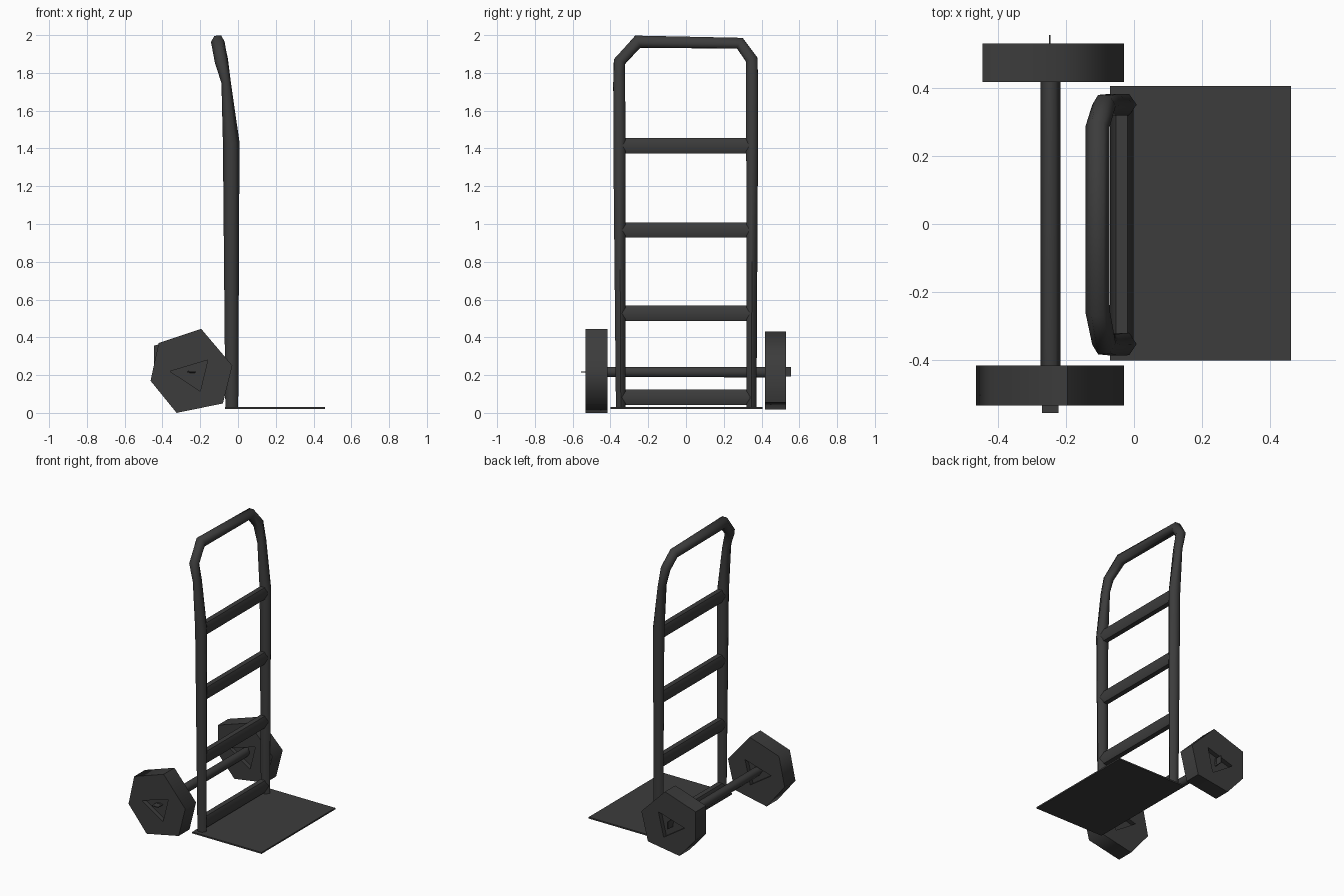
import bpy, bmesh, math
from mathutils import Vector

if "Cube" in bpy.data.objects:
    bpy.data.objects.remove(bpy.data.objects["Cube"])

dark = bpy.data.materials.new("dark_metal")
dark.diffuse_color = (0.045, 0.045, 0.045, 1)
dark.use_nodes = True
dark.node_tree.nodes["Principled BSDF"].inputs["Base Color"].default_value = dark.diffuse_color


def finish(name, bm, smooth=True):
    bmesh.ops.recalc_face_normals(bm, faces=bm.faces)
    me = bpy.data.meshes.new(name)
    bm.to_mesh(me)
    bm.free()
    ob = bpy.data.objects.new(name, me)
    bpy.context.collection.objects.link(ob)
    me.materials.append(dark)
    if smooth:
        bpy.ops.object.select_all(action='DESELECT')
        bpy.context.view_layer.objects.active = ob
        ob.select_set(True)
        bpy.ops.object.shade_smooth_by_angle(angle=math.radians(65))
    return ob


def tube(name, path, sides=6):
    """Sweep a polygon along points of (x, y, z, x_radius, other_radius)."""
    bm = bmesh.new()
    pts = [Vector(p[:3]) for p in path]
    rings = []
    for i, p in enumerate(pts):
        t = Vector()
        if i > 0:
            t += (p - pts[i - 1]).normalized()
        if i < len(pts) - 1:
            t += (pts[i + 1] - p).normalized()
        t.normalize()
        e1 = (Vector((1, 0, 0)) - t * t.x).normalized()
        e2 = t.cross(e1)
        r1, r2 = path[i][3:]
        ring = []
        for k in range(sides):
            a = 2 * math.pi * k / sides
            ring.append(bm.verts.new(p + e1 * r1 * math.cos(a) + e2 * r2 * math.sin(a)))
        rings.append(ring)
    for a, b in zip(rings, rings[1:]):
        for k in range(sides):
            n = (k + 1) % sides
            bm.faces.new((a[k], a[n], b[n], b[k]))
    bm.faces.new(rings[0])
    bm.faces.new(rings[-1])
    return finish(name, bm)


def box(name, lo, hi):
    bm = bmesh.new()
    bmesh.ops.create_cube(bm, size=1)
    for v in bm.verts:
        v.co = [l + (c + 0.5) * (h - l) for l, h, c in zip(lo, hi, v.co)]
    return finish(name, bm, False)


def wheel(name, rim, hub, y0, y1, depth=0.03):
    """Six-sided wheel with a sunken triangular hub on both faces."""
    bm = bmesh.new()
    outer = []
    for y, inward in ((y0, depth), (y1, -depth)):
        h = [bm.verts.new((x, y, z)) for x, z in rim]
        t = [bm.verts.new((x, y, z)) for x, z in hub]
        f = [bm.verts.new((x, y + inward, z)) for x, z in hub]
        for i in range(3):
            n = (i + 1) % 3
            bm.faces.new((h[2 * i], h[2 * i + 1], t[n], t[i]))
            bm.faces.new((h[2 * i + 1], h[(2 * i + 2) % 6], t[n]))
            bm.faces.new((t[i], t[n], f[n], f[i]))
        bm.faces.new(f)
        outer.append(h)
    a, b = outer
    for i in range(6):
        n = (i + 1) % 6
        bm.faces.new((a[i], a[n], b[n], b[i]))
    return finish(name, bm)


# Bent outer frame: left rail, handle, right rail
tube("frame_handle", [
    (-0.033, -0.345, 0.02, 0.034, 0.030),
    (-0.036, -0.352, 1.43, 0.044, 0.038),
    (-0.063, -0.354, 1.75, 0.025, 0.036),
    (-0.088, -0.352, 1.86, 0.035, 0.036),
    (-0.107, -0.255, 1.965, 0.036, 0.040),
    (-0.107, 0.285, 1.957, 0.035, 0.036),
    (-0.088, 0.348, 1.87, 0.035, 0.036),
    (-0.063, 0.350, 1.75, 0.025, 0.036),
    (-0.036, 0.350, 1.43, 0.044, 0.036),
    (-0.033, 0.347, 0.02, 0.034, 0.030)])

# Cross rungs
for i, z in enumerate((0.082, 0.527, 0.968, 1.415)):
    tube(f"rung_{i + 1}", [(-0.036, -0.34, z, 0.034, 0.047),
                           (-0.036, 0.34, z, 0.034, 0.047)])

# Toe plate
box("toe_plate", (-0.07, -0.40, 0.02), (0.46, 0.405, 0.03))

# Axle with flattened ends
tube("axle", [(-0.245, -0.51, 0.217, 0.024, 0.005),
              (-0.245, -0.42, 0.217, 0.029, 0.031),
              (-0.245, 0.42, 0.215, 0.029, 0.031),
              (-0.247, 0.51, 0.217, 0.005, 0.031)])
box("axle_end_front", (-0.27, -0.555, 0.214), (-0.222, -0.50, 0.219))
box("axle_end_back", (-0.25, 0.50, 0.192), (-0.245, 0.555, 0.243))

# Wheels
hub = [(-0.36, 0.22), (-0.16, 0.28), (-0.20, 0.115)]
wheel("wheel_front", [(-0.463, 0.17), (-0.42, 0.37), (-0.195, 0.445),
                      (-0.03, 0.25), (-0.08, 0.05), (-0.325, 0.0)],
      hub, -0.533, -0.415)
wheel("wheel_back", [(-0.445, 0.16), (-0.445, 0.355), (-0.21, 0.432),
                     (-0.03, 0.25), (-0.08, 0.055), (-0.32, 0.018)],
      hub, 0.417, 0.53)
